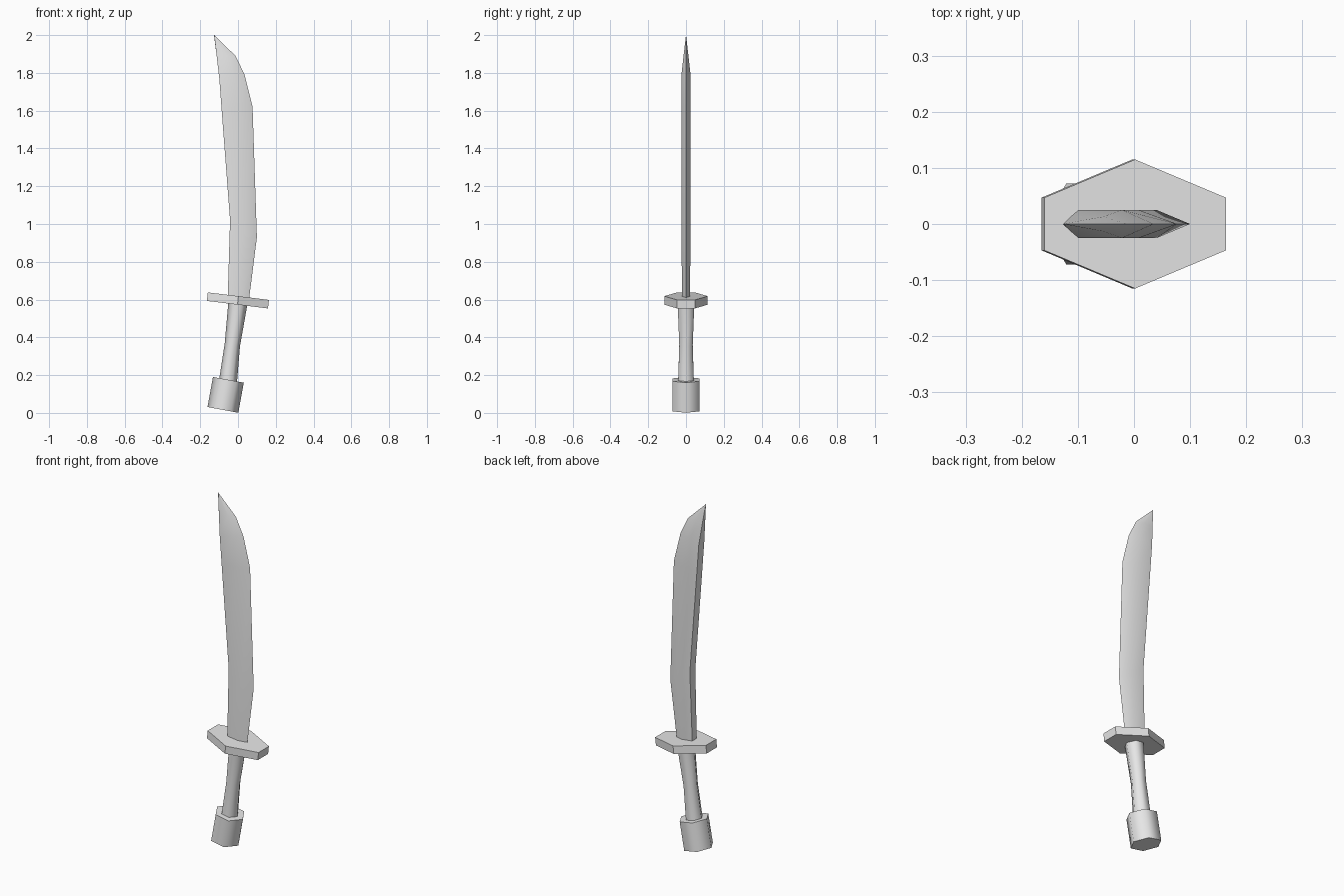
import bpy, bmesh
from math import sin, cos, pi, radians
from mathutils import Vector

cube = bpy.data.objects.get("Cube")
if cube:
    bpy.data.objects.remove(cube, do_unlink=True)

steel = bpy.data.materials.new("plain_grey")
steel.use_nodes = True
GREY = (0.8, 0.8, 0.8, 1)
steel.diffuse_color = GREY
steel.node_tree.nodes["Principled BSDF"].inputs["Base Color"].default_value = GREY


def loft(name, rings, smooth_angle=0):
    """Skin a list of equal-length rings, cap both ends."""
    bm = bmesh.new()
    loops = [[bm.verts.new(p) for p in ring] for ring in rings]
    n = len(loops[0])
    for a, b in zip(loops, loops[1:]):
        for i in range(n):
            j = (i + 1) % n
            bm.faces.new((a[i], a[j], b[j], b[i]))
    bm.faces.new(loops[0][::-1])
    bm.faces.new(loops[-1])
    bmesh.ops.remove_doubles(bm, verts=bm.verts, dist=0.0002)
    bmesh.ops.recalc_face_normals(bm, faces=bm.faces)
    mesh = bpy.data.meshes.new(name)
    bm.to_mesh(mesh)
    bm.free()
    mesh.materials.append(steel)
    obj = bpy.data.objects.new(name, mesh)
    bpy.context.collection.objects.link(obj)
    if smooth_angle:
        bpy.ops.object.select_all(action='DESELECT')
        obj.select_set(True)
        bpy.context.view_layer.objects.active = obj
        bpy.ops.object.shade_smooth_by_angle(angle=radians(smooth_angle))
    return obj


def tilted(outline, x, z, tilt):
    """Place a flat outline at (x, z), leaning towards +x by tilt degrees."""
    t = radians(tilt)
    return [Vector((x + u * cos(t), v, z - u * sin(t))) for u, v in outline]


def hexagon(r):
    return [(r * cos(i * pi / 3), r * sin(i * pi / 3)) for i in range(6)]


def blade_ring(spine, edge, half):
    """Flat spine, parallel sides, then a bevel down to the cutting edge."""
    s, e = Vector((spine[0], 0, spine[1])), Vector((edge[0], 0, edge[1]))
    ridge = e.lerp(s, 0.42)
    y = Vector((0, half, 0))
    return [s - y, ridge - y, e, ridge + y, s + y]


# Pommel
loft("pommel", [tilted(hexagon(0.083), -0.08, 0.016, 10.5),
                tilted(hexagon(0.083), -0.051, 0.175, 10.5)], 65)

# Grip, narrowing in the middle
loft("grip", [tilted(hexagon(0.048), -0.053, 0.165, 10.5),
              tilted(hexagon(0.041), -0.03, 0.36, 9),
              tilted(hexagon(0.051), 0.0, 0.585, 7)], 65)

# Guard, a long hexagonal plate
plate = [(0.163, -0.047), (0.163, 0.047), (0, 0.115),
         (-0.163, 0.047), (-0.163, -0.047), (0, -0.115)]
loft("guard", [tilted(plate, -0.003, 0.573, 7),
               tilted(plate, 0.002, 0.618, 7)])

# Blade, curved and swept back to the point
loft("blade", [blade_ring(*ring) for ring in (
    ((-0.055, 0.59), (0.057, 0.59), 0.02),
    ((-0.042, 1.02), (0.1, 0.93), 0.025),
    ((-0.087, 1.61), (0.077, 1.62), 0.025),
    ((-0.099, 1.77), (0.035, 1.79), 0.025),
    ((-0.113, 1.89), (-0.013, 1.89), 0.013),
    ((-0.127, 2.0), (-0.127, 2.0), 0),
)][:-1] + [[Vector((-0.127 + 0.0003 * i, 0.0003 * (i % 2), 2.0)) for i in range(5)]], 40)
